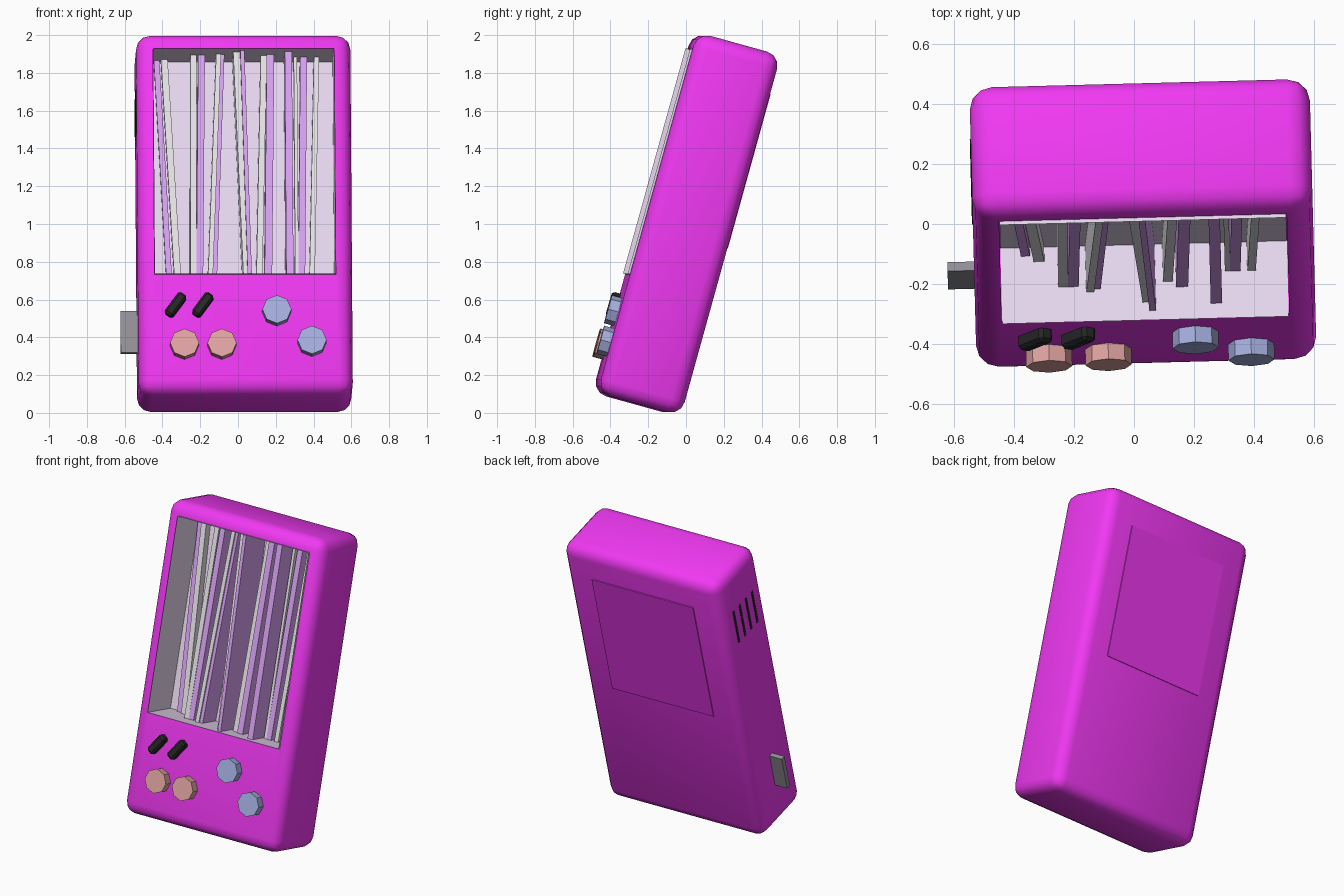
import bpy, bmesh, math
from mathutils import Matrix, Vector

if "Cube" in bpy.data.objects:
    bpy.data.objects.remove(bpy.data.objects["Cube"])

# whole device leans back and is turned slightly
POSE = (Matrix.Translation((0.03, 0.003, 1.0)) @ Matrix.Rotation(math.radians(1.5), 4, 'Z')
        @ Matrix.Rotation(math.radians(-15.5), 4, 'X'))
W, D, H = 1.135, 0.46, 1.98
FRONT = -D / 2


def material(name, rgb):
    m = bpy.data.materials.new(name)
    m.diffuse_color = (*rgb, 1)
    m.use_nodes = True
    m.node_tree.nodes["Principled BSDF"].inputs["Base Color"].default_value = m.diffuse_color
    return m


MAGENTA = material("magenta", (0.88, 0.04, 0.9))
LAVENDER = material("lavender", (0.82, 0.7, 0.88))
PURPLE = material("purple", (0.7, 0.36, 0.9))
PALE = material("pale_grey", (0.8, 0.77, 0.81))
BLACK = material("black", (0.02, 0.02, 0.02))
RED = material("dull_red", (0.75, 0.37, 0.36))
BLUE = material("dull_blue", (0.38, 0.43, 0.74))
DARK = material("dark_grey", (0.3, 0.28, 0.32))


def finish(name, bm, mat):
    bmesh.ops.recalc_face_normals(bm, faces=bm.faces)
    bmesh.ops.transform(bm, matrix=POSE, verts=bm.verts)
    me = bpy.data.meshes.new(name)
    bm.to_mesh(me)
    bm.free()
    ob = bpy.data.objects.new(name, me)
    bpy.context.collection.objects.link(ob)
    if mat:
        me.materials.append(mat)
    return ob


def box_mesh(lo, hi, bevel=0, segments=1):
    bm = bmesh.new()
    bmesh.ops.create_cube(bm, size=1)
    lo, hi = Vector(lo), Vector(hi)
    for v in bm.verts:
        v.co = Vector([a + (c + 0.5) * (b - a) for a, b, c in zip(lo, hi, v.co)])
    if bevel:
        bmesh.ops.bevel(bm, geom=bm.edges[:], offset=bevel, segments=segments,
                        profile=0.5, affect='EDGES')
    return bm


# case with the window cut out
X, Z0, Z1, BACK = 0.478, -0.339, 0.896, 0.02
case = finish("case", box_mesh((-W/2, -D/2, -H/2), (W/2, D/2, H/2), 0.075, 3), MAGENTA)
cutter = finish("window_cutter", box_mesh((-X - .002, -0.4, Z0 - .002),
                                          (X + .002, BACK + .002, Z1 + .002)), MAGENTA)
cutter.hide_render = True
mod = case.modifiers.new("window", 'BOOLEAN')
mod.object, mod.operation, mod.solver = cutter, 'DIFFERENCE', 'EXACT'
bpy.context.view_layer.objects.active = case
case.select_set(True)
bpy.ops.object.modifier_apply(modifier="window")
bpy.ops.object.shade_smooth_by_angle(angle=math.radians(40))
bpy.data.objects.remove(cutter)

# open tray lining the window, lip slightly proud of the case
bm = box_mesh((-X, FRONT - 0.012, Z0), (X, BACK, Z1))
bm.normal_update()
bmesh.ops.delete(bm, geom=[f for f in bm.faces if f.normal.y < -0.9], context='FACES_ONLY')
tray = finish("window_tray", bm, LAVENDER)
tray.data.flip_normals()

# upright slats: top x, bottom x, depth of front edge, width, colour
slats = [(-.455, -.395, .22, .030, PURPLE), (-.415, -.350, .20, .036, PALE),
         (-.262, -.272, .11, .032, PALE), (-.220, -.238, .11, .036, PURPLE),
         (-.130, -.182, .09, .026, PALE), (-.112, -.160, .10, .026, PURPLE),
         (-.036, .010, .05, .036, PALE), (-.006, .025, .02, .022, PURPLE),
         (.110, .078, .12, .032, PALE), (.145, .125, .10, .040, PURPLE),
         (.238, .238, .04, .038, PURPLE), (.278, .278, .15, .018, PALE),
         (.322, .303, .15, .036, PURPLE), (.390, .358, .15, .028, PALE)]
for i, (xt, xb, d, w, mat) in enumerate(slats):
    bm = box_mesh((-w/2, FRONT + d, Z0), (w/2, BACK, Z1))
    for v in bm.verts:
        v.co.x += xt if v.co.z > 0 else xb
    finish(f"slat_{i + 1}", bm, mat)

# octagonal buttons
for name, x, z, mat in (("red_button_left", -.325, -.731, RED), ("red_button_right", -.127, -.731, RED),
                        ("blue_button_upper", .165, -.547, BLUE), ("blue_button_lower", .35, -.715, BLUE)):
    bm = bmesh.new()
    bmesh.ops.create_cone(bm, cap_ends=True, segments=8, radius1=.077, radius2=.077, depth=.08)
    bmesh.ops.transform(bm, verts=bm.verts, matrix=Matrix.Translation((x, FRONT - .015, z))
                        @ Matrix.Rotation(math.pi / 2, 4, 'X'))
    finish(name, bm, mat)

# slanted small buttons
for name, x in (("slant_button_left", -.37), ("slant_button_right", -.226)):
    bm = box_mesh((-.027, -.045, -.07), (.027, .03, .07), 0.012)
    bmesh.ops.transform(bm, verts=bm.verts, matrix=Matrix.Translation((x, FRONT, -.513))
                        @ Matrix.Rotation(math.radians(36), 4, 'Y'))
    finish(name, bm, BLACK)

# thin plate sticking out of the left side
finish("side_plate", box_mesh((-.656, -.015, -.71), (-.52, .016, -.482)), DARK)

# speaker slots on the left side
for i in range(4):
    y = .1 - .07 * i
    finish(f"speaker_slot_{i + 1}", box_mesh((-W/2 - .003, y - .009, .47), (-W/2 + .02, y + .009, .71)), BLACK)

# raised battery cover on the back
finish("battery_cover", box_mesh((-.37, D/2 - .02, -.07), (.37, D/2 + .006, .78)), MAGENTA)
